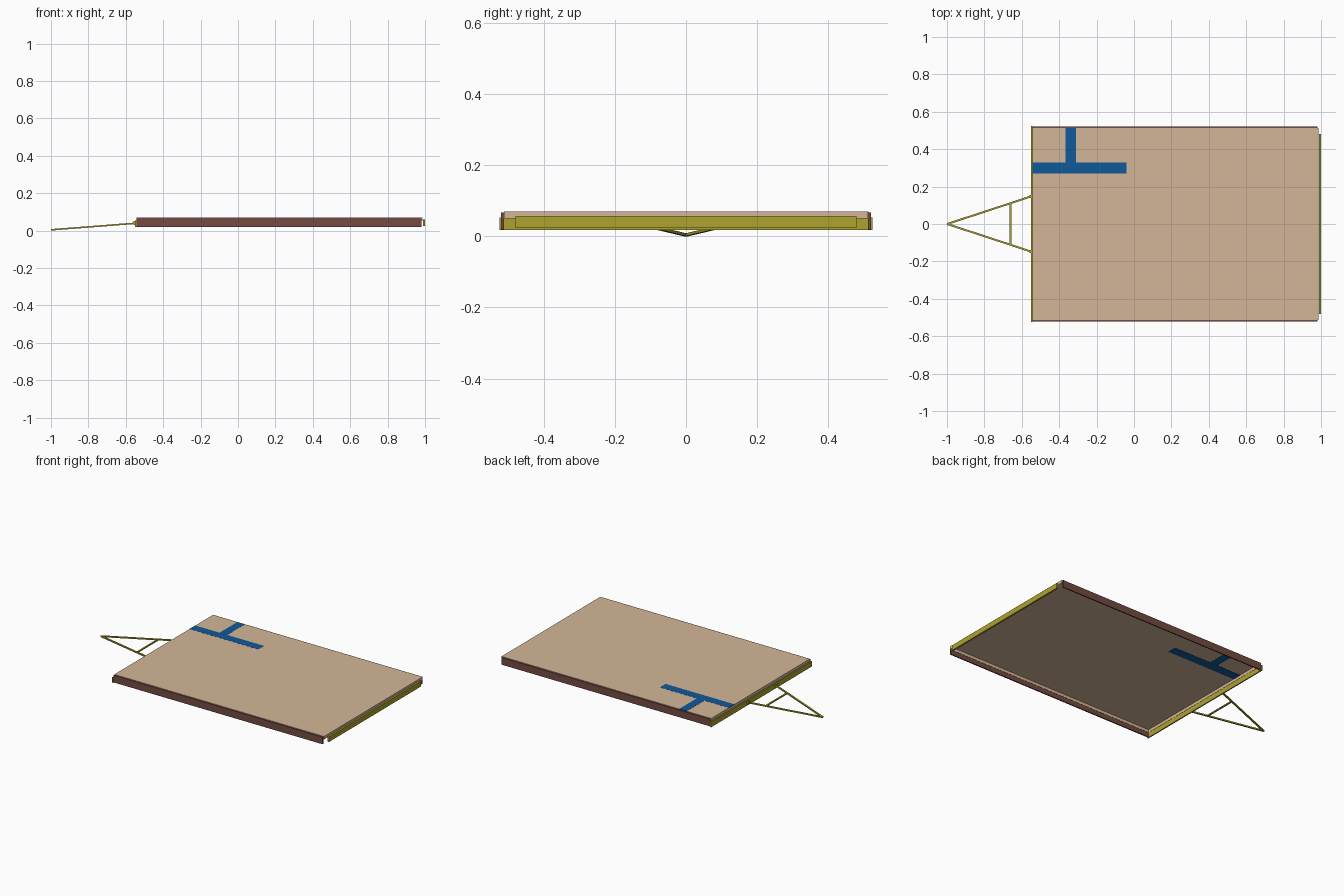
import bpy, bmesh
from mathutils import Vector, Matrix

if "Cube" in bpy.data.objects:
    bpy.data.objects.remove(bpy.data.objects["Cube"])


def material(name, rgb):
    m = bpy.data.materials.new(name)
    m.diffuse_color = (*rgb, 1)
    m.use_nodes = True
    m.node_tree.nodes["Principled BSDF"].inputs["Base Color"].default_value = m.diffuse_color
    return m


TAN = material("deck_tan", (0.65, 0.47, 0.31))
BROWN = material("rail_brown", (0.17, 0.07, 0.055))
YELLOW = material("frame_yellow", (0.42, 0.36, 0.03))
BLUE = material("stripe_blue", (0.005, 0.1, 0.32))


def finish(name, bm, mat):
    bmesh.ops.recalc_face_normals(bm, faces=bm.faces)
    me = bpy.data.meshes.new(name)
    bm.to_mesh(me)
    bm.free()
    me.materials.append(mat)
    ob = bpy.data.objects.new(name, me)
    bpy.context.collection.objects.link(ob)
    return ob


def box(name, lo, hi, mat):
    lo, hi = Vector(lo), Vector(hi)
    bm = bmesh.new()
    bmesh.ops.create_cube(bm, size=1, matrix=Matrix.Translation((lo + hi) / 2)
                          @ Matrix.Diagonal((*(hi - lo), 1)))
    return finish(name, bm, mat)


def beam(name, a, b, width, height, mat):
    # square-section bar between two points, kept upright
    a, b = Vector(a), Vector(b)
    side = (b - a).cross(Vector((0, 0, 1))).normalized() * width / 2
    up = Vector((0, 0, height / 2))
    bm = bmesh.new()
    ends = [[bm.verts.new(p + s * side + u * up)
             for s, u in ((-1, -1), (1, -1), (1, 1), (-1, 1))] for p in (a, b)]
    bm.faces.new(ends[0])
    bm.faces.new(ends[1])
    for i in range(4):
        j = (i + 1) % 4
        bm.faces.new((ends[0][i], ends[0][j], ends[1][j], ends[1][i]))
    return finish(name, bm, mat)


# Deck: shallow upside-down tray, open underneath
bm = bmesh.new()
X0, X1, Y = -0.543, 0.987, 0.513
outline = [(X0, -Y), (X1, -Y), (X1, Y), (X0, Y)]
top = [bm.verts.new((x, y, 0.07)) for x, y in outline]
low = [bm.verts.new((x, y, 0.05)) for x, y in outline]
bm.faces.new(top)
for i in range(4):
    j = (i + 1) % 4
    bm.faces.new((low[i], low[j], top[j], top[i]))
bmesh.ops.recalc_face_normals(bm, faces=bm.faces)
deck = finish("deck", bm, TAN)
solid = deck.modifiers.new("thickness", 'SOLIDIFY')
solid.thickness = 0.002
solid.offset = -1

# Blue T-shaped marking, showing on both sides of the deck sheet
box("stripe_long", (-0.5435, 0.27, 0.0675), (-0.04, 0.33, 0.0705), BLUE)
box("stripe_short", (-0.365, 0.33, 0.0675), (-0.31, 0.5135, 0.0705), BLUE)

# Side rails, end bars
for s, side in ((-1, "right"), (1, "left")):
    ys = sorted((s * 0.513, s * 0.521))
    box(f"side_rail_{side}", (-0.543, ys[0], 0.02), (0.982, ys[1], 0.067), BROWN)
box("front_bar", (-0.551, -0.525, 0.018), (-0.543, 0.525, 0.053), YELLOW)
box("rear_bar", (0.989, -0.48, 0.024), (1.0, 0.48, 0.058), YELLOW)

# Drawbar: A-frame with crosspiece and mounting blocks
for s, side in ((-1, "right"), (1, "left")):
    beam(f"drawbar_{side}", (-0.999, 0, 0.004), (-0.548, s * 0.148, 0.039),
         0.01, 0.008, YELLOW)
    box(f"drawbar_mount_{side}", (-0.56, s * 0.148 - 0.008, 0.03),
        (-0.55, s * 0.148 + 0.008, 0.05), YELLOW)
beam("drawbar_cross", (-0.66, -0.11, 0.03), (-0.66, 0.11, 0.03), 0.01, 0.007, YELLOW)
